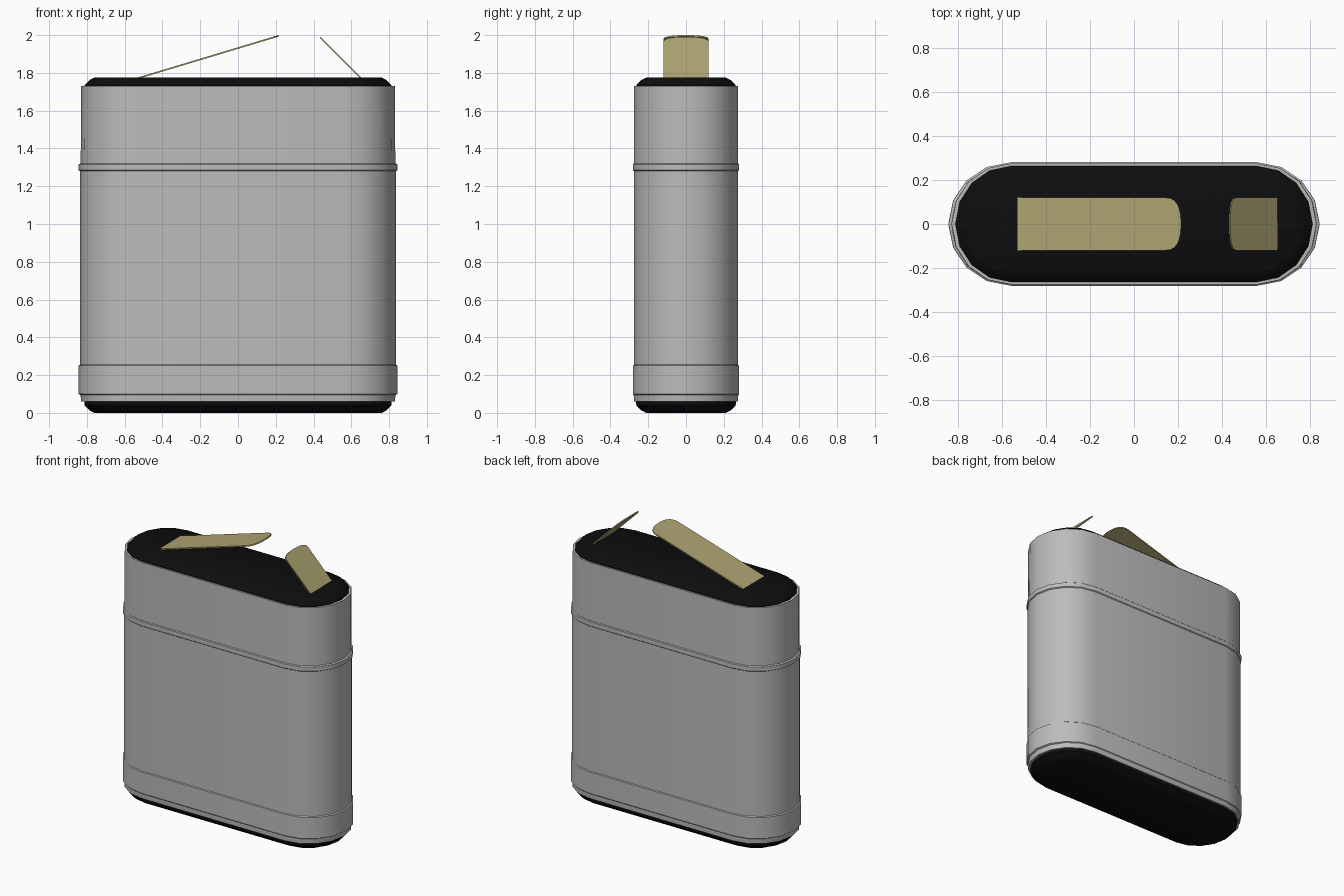
import bpy, bmesh, math
from mathutils import Vector

cube = bpy.data.objects.get("Cube")
if cube:
    bpy.data.objects.remove(cube, do_unlink=True)


def material(name, rgb):
    m = bpy.data.materials.new(name)
    m.use_nodes = True
    m.diffuse_color = (*rgb, 1)
    m.node_tree.nodes["Principled BSDF"].inputs["Base Color"].default_value = (*rgb, 1)
    return m


GREY = material("casing grey", (0.50, 0.50, 0.50))
BLACK = material("cap black", (0.004, 0.004, 0.004))
BRASS = material("contact brass", (0.42, 0.37, 0.17))

HALF_FLAT = 0.56   # half length of the straight sides
ARC = 8            # segments in each rounded end


def finish(bm, name, mat, angle):
    bmesh.ops.recalc_face_normals(bm, faces=bm.faces)
    me = bpy.data.meshes.new(name)
    bm.to_mesh(me)
    bm.free()
    me.materials.append(mat)
    ob = bpy.data.objects.new(name, me)
    bpy.context.collection.objects.link(ob)
    bpy.ops.object.select_all(action='DESELECT')
    ob.select_set(True)
    bpy.context.view_layer.objects.active = ob
    bpy.ops.object.shade_smooth_by_angle(angle=math.radians(angle))
    return ob


def stadium(rx, ry, z):
    """Closed outline with straight sides and rounded ends."""
    pts = []
    for side in (1, -1):
        for i in range(ARC + 1):
            a = -math.pi / 2 + math.pi * i / ARC
            pts.append((side * (HALF_FLAT + rx * math.cos(a)), side * ry * math.sin(a), z))
    return pts


def loft(name, profile, mat, angle=30):
    """Stack stadium outlines given as (z, end radius, half depth)."""
    bm = bmesh.new()
    rings = [[bm.verts.new(p) for p in stadium(rx, ry, z)] for z, rx, ry in profile]
    n = len(rings[0])
    for a, b in zip(rings, rings[1:]):
        for i in range(n):
            j = (i + 1) % n
            bm.faces.new((a[i], a[j], b[j], b[i]))
    bm.faces.new(rings[0])
    bm.faces.new(rings[-1])
    return finish(bm, name, mat, angle)


# Metal casing with a wide foot band and a narrow upper bead
loft("casing", [
    (0.06, 0.270, 0.275), (0.095, 0.274, 0.277),
    (0.10, 0.285, 0.281), (0.25, 0.285, 0.281), (0.255, 0.276, 0.276),
    (1.28, 0.276, 0.276), (1.285, 0.284, 0.281), (1.315, 0.284, 0.281),
    (1.32, 0.273, 0.276), (1.73, 0.270, 0.275),
], GREY)

# Black end caps with rounded rims
RIM = [(0.0, 0.20, 0.21), (0.012, 0.225, 0.235), (0.04, 0.252, 0.263), (0.07, 0.254, 0.265)]
loft("bottom_cap", RIM, BLACK)
loft("top_cap", [(1.775 - z, rx, ry) for z, rx, ry in RIM], BLACK)


def contact(name, base, tip, round_len, half_width=0.12, thick=0.008):
    """Springy strip rising from base to tip (x, z), rounded at the tip."""
    start = Vector((base[0], 0, base[1]))
    along = Vector((tip[0] - base[0], 0, tip[1] - base[1]))
    length = along.length
    along.normalize()
    normal = along.cross(Vector((0, 1, 0)))
    outline = [(0, -half_width), (0, half_width)]
    for i in range(13):
        a = math.pi / 2 - math.pi * i / 12
        s = math.sin(a)
        y = half_width * math.copysign(abs(s) ** 0.8, s)
        outline.append((length - round_len * (1 - math.cos(a) ** 0.8 if i not in (0, 12) else 1), y))
    bm = bmesh.new()
    low, high = ([bm.verts.new(start + along * u + Vector((0, y, 0)) + normal * k)
                  for u, y in outline] for k in (-thick / 2, thick / 2))
    n = len(outline)
    for i in range(n):
        j = (i + 1) % n
        bm.faces.new((low[i], low[j], high[j], high[i]))
    bm.faces.new(low)
    bm.faces.new(high)
    return finish(bm, name, BRASS, 30)


# Long and short terminal strips
contact("long_contact", (-0.53, 1.772), (0.215, 1.996), 0.075)
contact("short_contact", (0.65, 1.772), (0.435, 1.988), 0.04)
